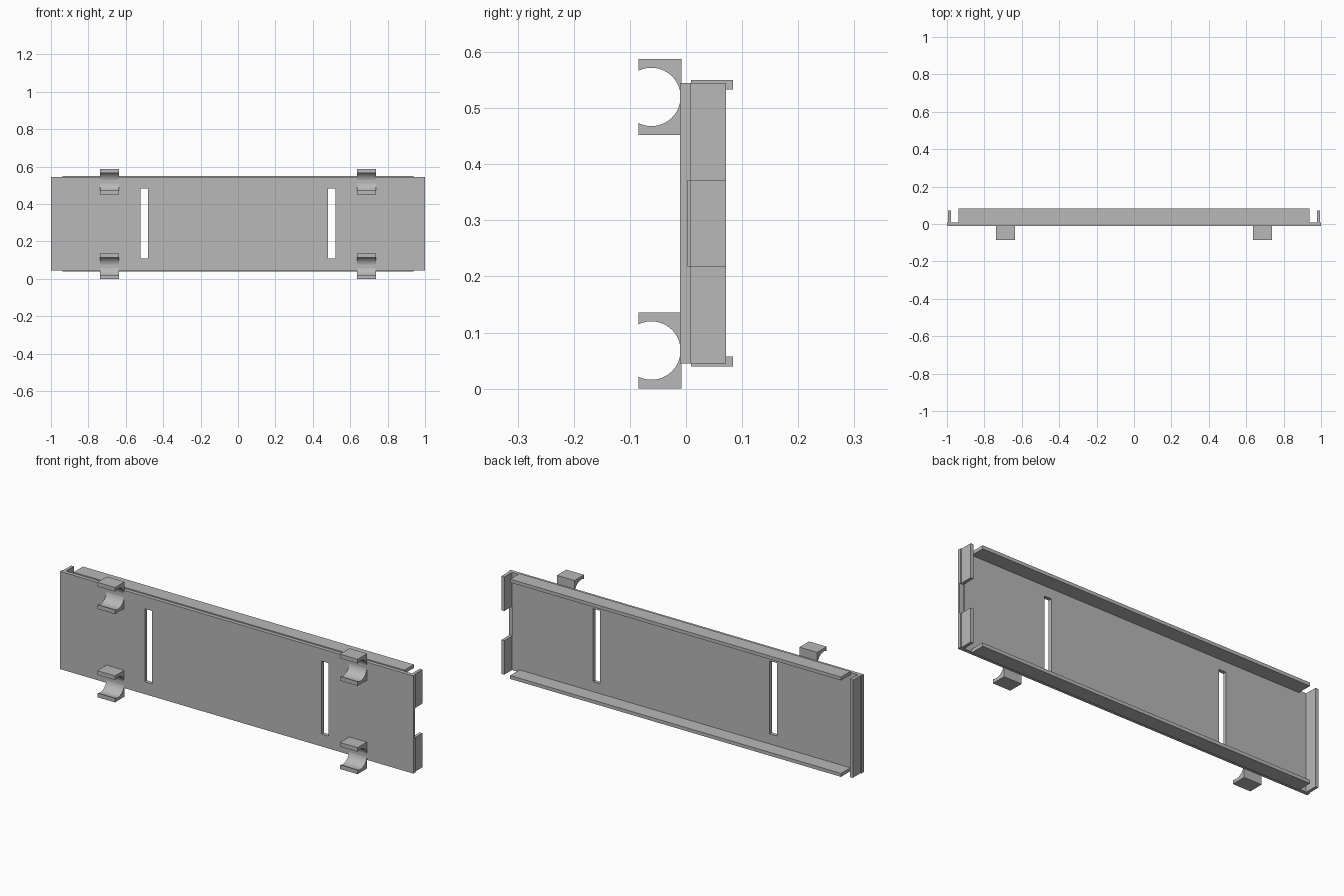
import bpy, bmesh, math

old = bpy.data.objects.get("Cube")
if old:
    bpy.data.objects.remove(old, do_unlink=True)

grey = bpy.data.materials.new("plain grey")
grey.use_nodes = True
COLOUR = (0.48, 0.48, 0.48, 1)
grey.diffuse_color = COLOUR
grey.node_tree.nodes["Principled BSDF"].inputs["Base Color"].default_value = COLOUR

MID = 0.295          # height of the tray centre
HALF = 0.25          # half the tray height
BACK = 0.0085        # rear face of the plate


def finish(name, bm):
    bmesh.ops.recalc_face_normals(bm, faces=bm.faces)
    mesh = bpy.data.meshes.new(name)
    bm.to_mesh(mesh)
    bm.free()
    obj = bpy.data.objects.new(name, mesh)
    bpy.context.collection.objects.link(obj)
    mesh.materials.append(grey)
    return obj


def box(name, x, y, z):
    bm = bmesh.new()
    bmesh.ops.create_cube(bm, size=1)
    for v in bm.verts:
        for i, (a, b) in enumerate((x, y, z)):
            v.co[i] = a if v.co[i] < 0 else b
    return finish(name, bm)


def activate(obj):
    bpy.ops.object.select_all(action='DESELECT')
    obj.select_set(True)
    bpy.context.view_layer.objects.active = obj


def cut(obj, cutter):
    mod = obj.modifiers.new("cut", 'BOOLEAN')
    mod.operation = 'DIFFERENCE'
    mod.solver = 'EXACT'
    mod.object = cutter
    activate(obj)
    bpy.ops.object.modifier_apply(modifier=mod.name)
    bpy.data.objects.remove(cutter, do_unlink=True)


def clip(name, x, z):
    # Square block with a round socket open to the front
    cy, r, front, root, h = -0.0617, 0.052, -0.085, -0.008, 0.068
    mouth = math.acos((front - cy) / r)
    pts = [(front, z + h), (root, z + h), (root, z - h), (front, z - h)]
    steps = 40
    for i in range(steps + 1):
        a = -mouth + 2 * mouth * i / steps
        pts.append((cy + r * math.cos(a), z + r * math.sin(a)))
    bm = bmesh.new()
    face = bm.faces.new([bm.verts.new((x - 0.05, y, zz)) for y, zz in pts])
    ext = bmesh.ops.extrude_face_region(bm, geom=[face])["geom"]
    verts = [g for g in ext if isinstance(g, bmesh.types.BMVert)]
    bmesh.ops.translate(bm, vec=(0.1, 0, 0), verts=verts)
    obj = finish(name, bm)
    activate(obj)
    bpy.ops.object.shade_smooth_by_angle(angle=math.radians(30))


# Plate with two vertical slots
plate = box("back_plate", (-1, 1), (-0.0105, BACK), (MID - HALF, MID + HALF))
for s in (-1, 1):
    cut(plate, box("slot_cutter", (s * 0.5 - 0.02, s * 0.5 + 0.02), (-0.1, 0.1),
                   (MID - 0.187, MID + 0.187)))

# End flanges, set in slightly from the plate ends
flanges = {}
for side, x in (("left", (0.979, 0.995)), ("right", (-0.995, -0.979))):
    flanges[side] = box(side + "_end_flange", x, (BACK, 0.0715),
                        (MID - HALF, MID + HALF))

# Notch through the left flange and into the plate edge
for part in (plate, flanges["left"]):
    cut(part, box("notch_cutter", (0.979, 1.1), (0.0025, 0.2),
                  (MID - 0.076, MID + 0.076)))

# Long rails along the top and bottom
for name, z in (("top_rail", (MID + 0.238, MID + 0.2555)),
                ("bottom_rail", (MID - 0.2555, MID - 0.238))):
    box(name, (-0.937, 0.937), (BACK, 0.084), z)

# Four tube clips on the front
for row, z in (("upper", 0.52), ("lower", 0.068)):
    for side, x in (("left", 0.687), ("right", -0.687)):
        clip(f"{row}_{side}_clip", x, z)
